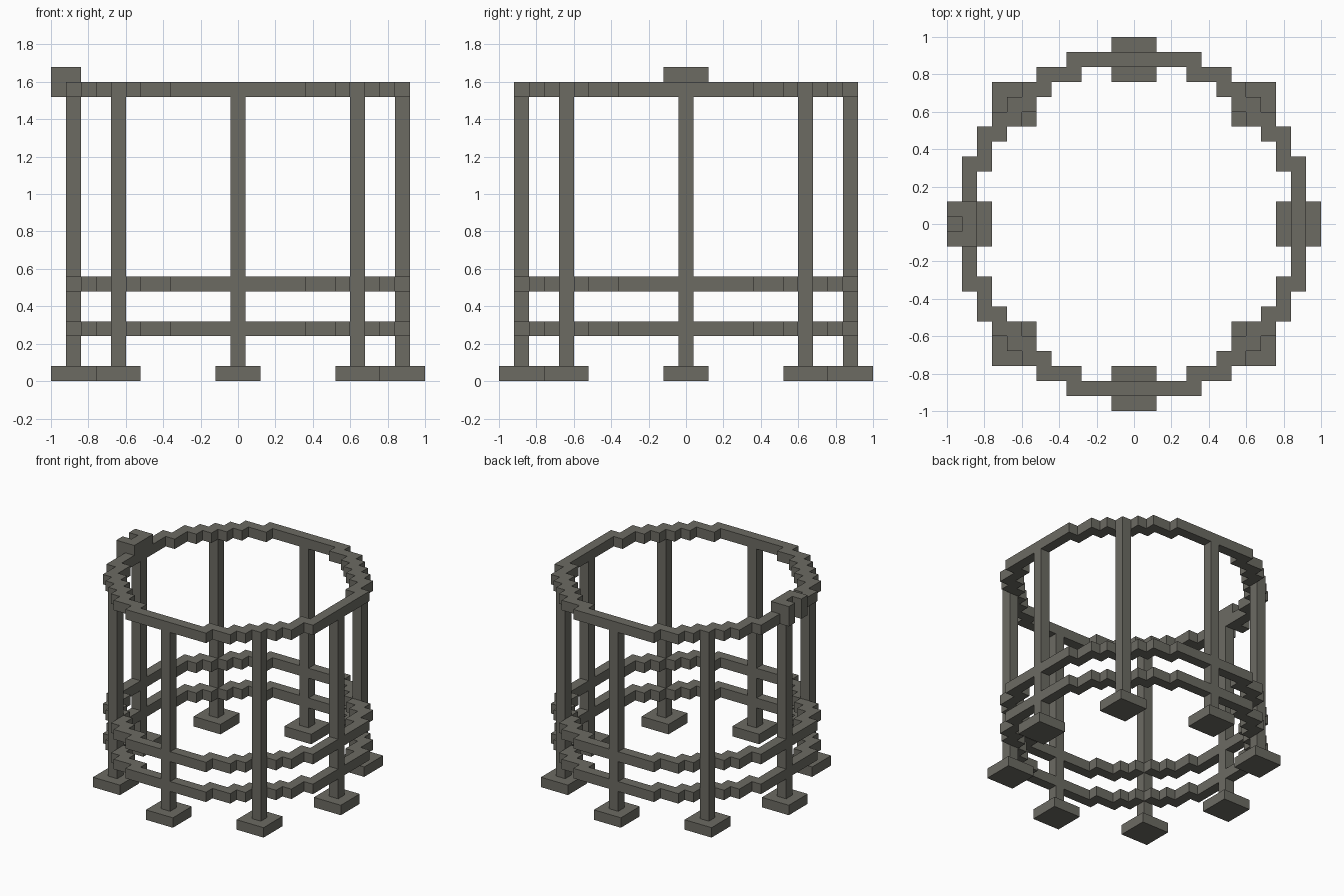
import bpy
import bmesh
from math import hypot

U = 0.08  # side of one building block

if "Cube" in bpy.data.objects:
    bpy.data.objects.remove(bpy.data.objects["Cube"], do_unlink=True)

# Single dull grey colour
COLOUR = (0.15, 0.146, 0.124, 1)
metal = bpy.data.materials.new("dull_grey")
metal.use_nodes = True
metal.diffuse_color = COLOUR
shader = next(n for n in metal.node_tree.nodes if n.type == 'BSDF_PRINCIPLED')
shader.inputs["Base Color"].default_value = COLOUR


def slab(name, cells, bottom, height):
    """Extrude a plan made of square cells upward (all in block units)."""
    bm = bmesh.new()
    for i, j in cells:
        corners = ((-.5, -.5), (.5, -.5), (.5, .5), (-.5, .5))
        bm.faces.new([bm.verts.new(((i + a) * U, (j + b) * U, bottom * U))
                      for a, b in corners])
    bmesh.ops.remove_doubles(bm, verts=bm.verts[:], dist=U / 100)
    mesh = bpy.data.meshes.new(name)
    bm.to_mesh(mesh)
    bm.free()
    mesh.materials.append(metal)
    obj = bpy.data.objects.new(name, mesh)
    bpy.context.collection.objects.link(obj)
    solid = obj.modifiers.new("height", 'SOLIDIFY')
    solid.thickness = height * U
    solid.offset = 1
    return obj


# Three stepped hoops
span = range(-11, 12)
circle = [(i, j) for i in span for j in span if 10.5 < hypot(i, j) < 11.75]
for name, level in (("lower_hoop", 3), ("middle_hoop", 6), ("top_hoop", 19)):
    slab(name, circle, level, 1)

# Eight posts, each on a square foot
for a in (-1, 0, 1):
    for b in (-1, 0, 1):
        if a or b:
            reach = 8 if a and b else 11
            x, y = a * reach, b * reach
            slab("post", [(x, y)], 1, 18)
            slab("foot", [(x + p, y + q) for p in (-1, 0, 1) for q in (-1, 0, 1)], 0, 1)

# Forked bracket on the rim
slab("bracket_bar", [(-11, j) for j in (-1, 0, 1)], 20, 1)
for side in (-1, 1):
    slab("bracket_prong", [(-12, side)], 19, 2)
